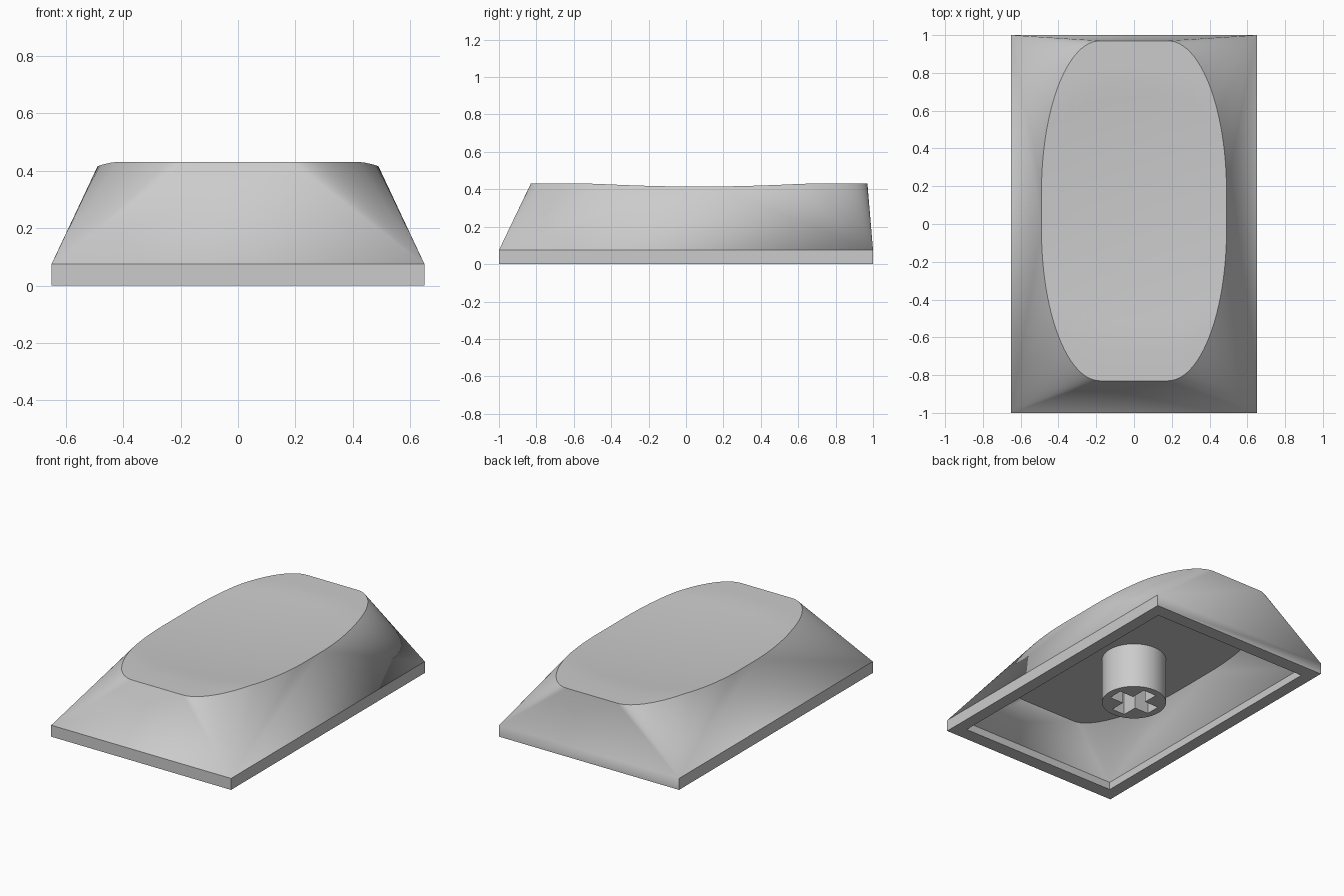
import bpy, bmesh, math

cube = bpy.data.objects.get("Cube")
if cube:
    bpy.data.objects.remove(cube, do_unlink=True)

grey = bpy.data.materials.new("light_grey_plastic")
grey.use_nodes = True
colour = (0.6, 0.6, 0.6, 1)
grey.diffuse_color = colour
grey.node_tree.nodes["Principled BSDF"].inputs["Base Color"].default_value = colour

CORNERS = ((1, 1), (-1, 1), (-1, -1), (1, -1))
SEGMENTS = 24


def finish(name, bm, angle=14):
    bmesh.ops.recalc_face_normals(bm, faces=bm.faces)
    mesh = bpy.data.meshes.new(name)
    bm.to_mesh(mesh)
    bm.free()
    mesh.materials.append(grey)
    obj = bpy.data.objects.new(name, mesh)
    bpy.context.collection.objects.link(obj)
    smooth(obj, angle)
    return obj


def smooth(obj, angle):
    bpy.ops.object.select_all(action='DESELECT')
    obj.select_set(True)
    bpy.context.view_layer.objects.active = obj
    bpy.ops.object.shade_smooth_by_angle(angle=math.radians(angle))


def rounded(half_x, front, back, flat, corner_y, z):
    """Outline with four elliptical corners and flat ends."""
    mid, half_y = (front + back) / 2, (back - front) / 2
    ring = []
    for q, (sx, sy) in enumerate(CORNERS):
        for i in range(SEGMENTS + 1):
            a = math.pi / 2 * (q + i / SEGMENTS)
            ring.append((sx * flat + (half_x - flat) * math.cos(a),
                         mid + sy * (half_y - corner_y) + corner_y * math.sin(a), z))
    return ring


def rectangle(half_x, half_y, z):
    """Rectangle with each corner repeated, so that it fans out to an outline."""
    return [(sx * half_x, sy * half_y, z) for sx, sy in CORNERS for _ in range(SEGMENTS + 1)]


def dish(x, y):
    return min(0.43, 0.40 + 0.06 * (x * x + (y - 0.07) ** 2))


def loft(bm, rings):
    """Join rings of equal length, merging repeated points; cap both ends."""
    cache = {}

    def vert(p):
        key = tuple(round(c, 5) for c in p)
        if key not in cache:
            cache[key] = bm.verts.new(p)
        return cache[key]

    loops = [[vert(p) for p in ring] for ring in rings]
    for a, b in zip(loops, loops[1:]):
        for i in range(len(a)):
            j = (i + 1) % len(a)
            face = list(dict.fromkeys((a[i], a[j], b[j], b[i])))
            if len(face) > 2:
                bm.faces.new(face)
    for end in (loops[0], loops[-1]):
        bm.faces.new(list(dict.fromkeys(end)))


# Hollow shell: ceiling, inner lip, rim, skirt, sloping sides, dished top
edge = rounded(0.49, -0.83, 0.97, 0.18, 0.80, 0)
rings = [rounded(0.45, -0.81, 0.89, 0.20, 0.72, 0.30),
         rectangle(0.57, 0.91, 0.05), rectangle(0.57, 0.91, 0),
         rectangle(0.65, 1, 0), rectangle(0.65, 1, 0.075)]
for step in range(12):
    s = 1 - step / 12
    ring = [(x * s, 0.07 + (y - 0.07) * s) for x, y, _ in edge]
    rings.append([(x, y, dish(x, y)) for x, y in ring])
shell = bmesh.new()
loft(shell, rings)
finish("cap_shell", shell)

# Mounting stem with a cross-shaped socket
stem_mesh = bmesh.new()
bmesh.ops.create_cone(stem_mesh, cap_ends=True, segments=48, radius1=0.196,
                      radius2=0.196, depth=0.31)
bmesh.ops.translate(stem_mesh, verts=stem_mesh.verts, vec=(0, 0, 0.155))
stem = finish("mounting_stem", stem_mesh, 30)

arm, slot = 0.15, 0.048
quarter = ((arm, -slot), (arm, slot), (slot, slot))
cross = []
for turn in range(4):
    c, s = ((1, 0), (0, 1), (-1, 0), (0, -1))[turn]
    cross += [(x * c - y * s, x * s + y * c) for x, y in quarter]
cutter_mesh = bmesh.new()
loft(cutter_mesh, [[(x, y, z) for x, y in cross] for z in (-0.1, 0.27)])
cutter = finish("socket_cutter", cutter_mesh)
cutter.hide_render = True

cut = stem.modifiers.new("socket", 'BOOLEAN')
cut.operation = 'DIFFERENCE'
cut.solver = 'EXACT'
cut.object = cutter
bpy.context.view_layer.objects.active = stem
bpy.ops.object.modifier_apply(modifier=cut.name)
bpy.data.objects.remove(cutter, do_unlink=True)
smooth(stem, 30)
